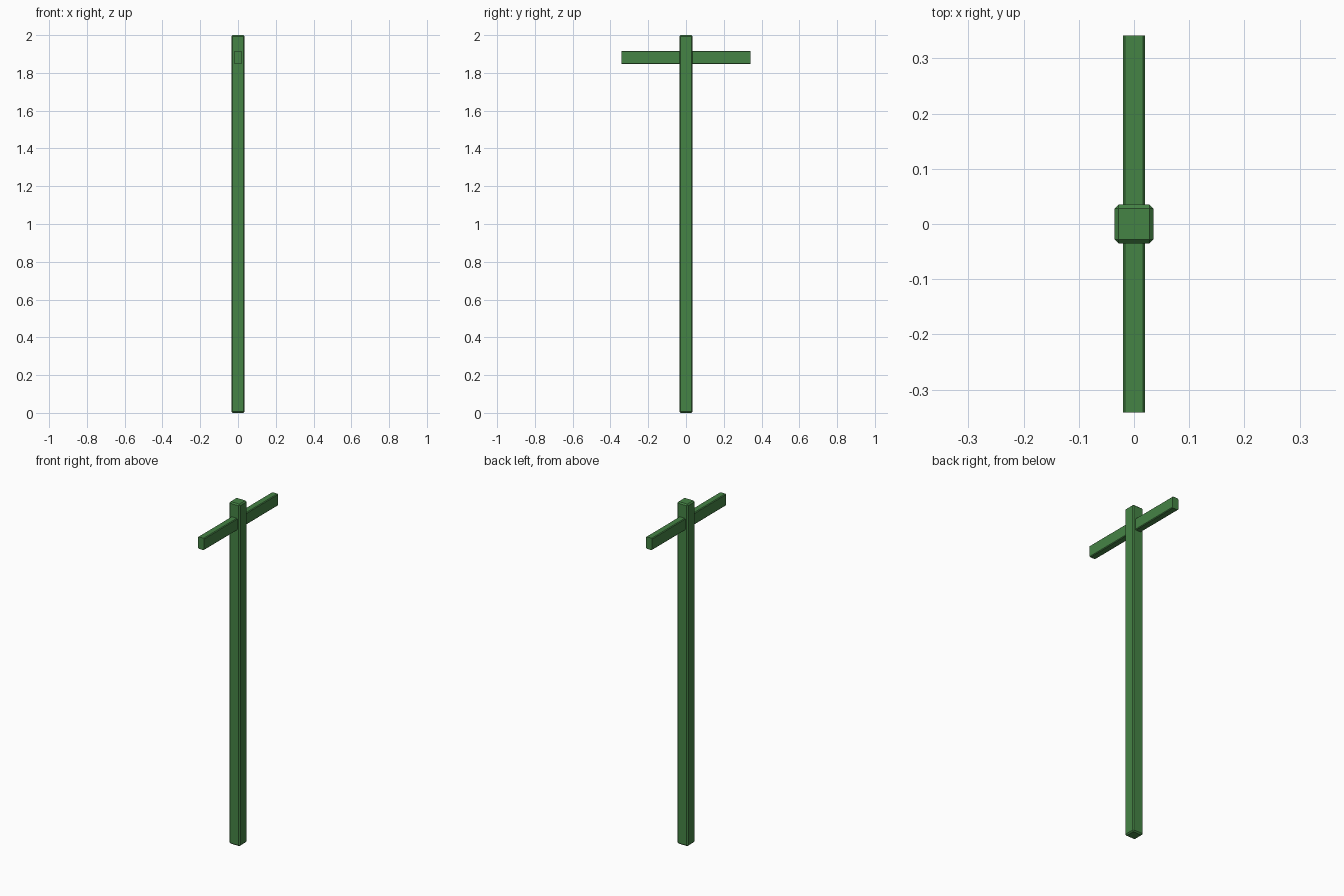
import bpy
import bmesh

if "Cube" in bpy.data.objects:
    bpy.data.objects.remove(bpy.data.objects["Cube"])

green = bpy.data.materials.new("painted_green")
green.diffuse_color = (0.06, 0.23, 0.06, 1.0)
green.use_nodes = True
green.node_tree.nodes["Principled BSDF"].inputs["Base Color"].default_value = green.diffuse_color


def beam(name, size, location, chamfer, long_axis=None):
    """Box with flat chamfers on all edges, or only on those along long_axis."""
    bm = bmesh.new()
    bmesh.ops.create_cube(bm, size=1)
    bmesh.ops.scale(bm, vec=size, verts=bm.verts)
    edges = [e for e in bm.edges if long_axis is None
             or abs(e.verts[0].co[long_axis] - e.verts[1].co[long_axis]) > 1e-4]
    bmesh.ops.bevel(bm, geom=edges, offset=chamfer, segments=1,
                    affect='EDGES', profile=0.5)
    mesh = bpy.data.meshes.new(name)
    bm.to_mesh(mesh)
    bm.free()
    mesh.materials.append(green)
    obj = bpy.data.objects.new(name, mesh)
    obj.location = location
    bpy.context.collection.objects.link(obj)
    return obj


# Upright post
beam("post", (0.07, 0.07, 2.0), (0, 0, 1.0), 0.007)

# Crossbar running front to back through the post, square-cut at its ends
beam("crossbar", (0.04, 0.682, 0.07), (0, 0, 1.882), 0.004, long_axis=1)
